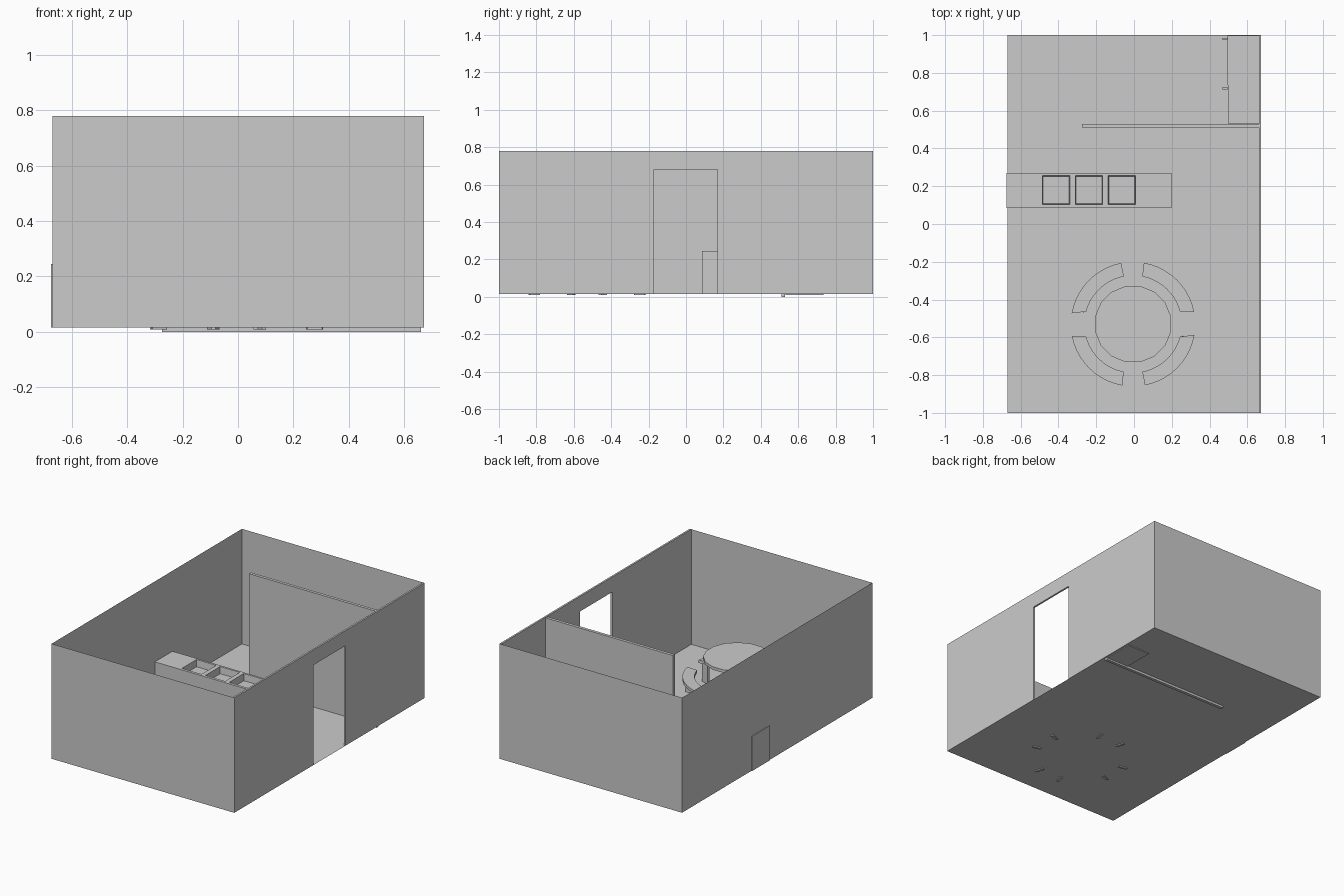
import bpy, bmesh, math
from mathutils import Matrix

if "Cube" in bpy.data.objects:
    bpy.data.objects.remove(bpy.data.objects["Cube"])

FLOOR, TOP = 0.015, 0.78
XL, XR = -0.671, 0.673
TABLE = (-0.005, -0.53)


def finish(name, bm, smooth=False):
    me = bpy.data.meshes.new(name)
    bm.to_mesh(me)
    bm.free()
    ob = bpy.data.objects.new(name, me)
    bpy.context.collection.objects.link(ob)
    if smooth:
        bpy.ops.object.select_all(action='DESELECT')
        ob.select_set(True)
        bpy.context.view_layer.objects.active = ob
        bpy.ops.object.shade_smooth_by_angle(angle=math.radians(35))
    return ob


def box(name, x, y, z, taper=1.0):
    bm = bmesh.new()
    bmesh.ops.create_cube(bm, size=1)
    for v in bm.verts:
        k = taper if v.co.z < 0 else 1.0
        v.co = ((x[0] + x[1]) / 2 + v.co.x * k * (x[1] - x[0]),
                (y[0] + y[1]) / 2 + v.co.y * k * (y[1] - y[0]),
                (z[0] + z[1]) / 2 + v.co.z * (z[1] - z[0]))
    return finish(name, bm)


def plane(name, pts):
    bm = bmesh.new()
    bm.faces.new([bm.verts.new(p) for p in pts])
    return finish(name, bm)


def extruded(name, outline, direction):
    """Solid made by pushing a flat outline along a direction."""
    bm = bmesh.new()
    f = bm.faces.new([bm.verts.new(p) for p in outline])
    res = bmesh.ops.extrude_face_region(bm, geom=[f])
    verts = [g for g in res['geom'] if isinstance(g, bmesh.types.BMVert)]
    bmesh.ops.translate(bm, verts=verts, vec=direction)
    if len([e for e in bm.faces]) == len(outline) + 1:
        bm.faces.new(f.verts) if not f.is_valid else None
    bmesh.ops.recalc_face_normals(bm, faces=bm.faces)
    return finish(name, bm)


def disc(name, r1, r2, z0, z1, n=16):
    bm = bmesh.new()
    bmesh.ops.create_cone(bm, cap_ends=True, segments=n, radius1=r1, radius2=r2, depth=z1 - z0,
                          matrix=Matrix.Translation((*TABLE, (z0 + z1) / 2))
                          @ Matrix.Rotation(math.pi / n, 4, 'Z'))
    return finish(name, bm, True)


# Room shell: floor and three thin walls
plane("floor", [(XL, -1, FLOOR), (XR, -1, FLOOR), (XR, 1, FLOOR), (XL, 1, FLOOR)])
plane("front_wall", [(XL, -1, FLOOR), (XR, -1, FLOOR), (XR, -1, TOP), (XL, -1, TOP)])
plane("back_wall", [(XR, 1, FLOOR), (XL, 1, FLOOR), (XL, 1, TOP), (XR, 1, TOP)])
plane("left_wall", [(XL, 1, FLOOR), (XL, -1, FLOOR), (XL, -1, TOP), (XL, 1, TOP)])

# Right wall with doorway
door = [(-1, FLOOR), (-0.17, FLOOR), (-0.17, 0.68), (0.168, 0.68),
        (0.168, FLOOR), (1, FLOOR), (1, TOP), (-1, TOP)]
extruded("right_wall", [(XR, y, z) for y, z in door], (-0.012, 0, 0))

# Partition
box("partition", (-0.275, 0.661), (0.51, 0.53), (0.0, 0.775))

# Serving counter with three sunken trays
counter = box("counter", (-0.676, 0.198), (0.085, 0.27), (FLOOR, 0.245))
for i, x in enumerate((-0.485, -0.311, -0.137)):
    cutter = box("tray_cutter", (x, x + 0.145), (0.103, 0.256), (0.2, 0.246), 0.94)
    cutter.hide_render = True
    m = counter.modifiers.new("tray", 'BOOLEAN')
    m.operation, m.solver, m.object = 'DIFFERENCE', 'EXACT', cutter
    bpy.ops.object.select_all(action='DESELECT')
    bpy.context.view_layer.objects.active = counter
    bpy.ops.object.modifier_apply(modifier=m.name)
    bpy.data.objects.remove(cutter)

# Storage units behind the partition, with pull handles
box("storage_unit_a", (0.497, 0.661), (0.532, 0.735), (0.01, 0.5))
box("storage_unit_b", (0.495, 0.661), (0.735, 0.998), (FLOOR, 0.5))
for y in (0.718, 0.98):
    box("handle", (0.468, 0.496), (y - 0.006, y + 0.006), (0.23, 0.33))

# Round table
disc("table_top", 0.205, 0.205, 0.27, 0.29)
disc("table_post", 0.03, 0.03, 0.03, 0.27)
disc("table_base", 0.11, 0.09, FLOOR, 0.035)

# Four curved benches on radial plank legs
SEAT = 0.16


def polar(r, a, z):
    return (TABLE[0] + r * math.cos(a), TABLE[1] + r * math.sin(a), z)


for q in range(4):
    start = q * math.pi / 2
    angs = [start + math.radians(11 + 69 * i / 10) for i in range(11)]
    inner = [start + math.radians(15 + 64 * i / 10) for i in range(11)] if q % 2 == 0 else \
            [start + math.radians(11 + 64 * i / 10) for i in range(11)]
    outline = [polar(0.33, a, SEAT - 0.02) for a in angs] + \
              [polar(0.257, a, SEAT - 0.02) for a in reversed(inner)]
    extruded("bench_seat", outline, (0, 0, 0.02))
    for deg in (18, 75):
        a, w = start + math.radians(deg), 0.008
        leg = [polar(r, a + s * w / r, 0.009) for r, s in
               ((0.267, -1), (0.322, -1), (0.322, 1), (0.267, 1))]
        extruded("bench_leg", leg, (0, 0, SEAT - 0.02 - 0.009))
